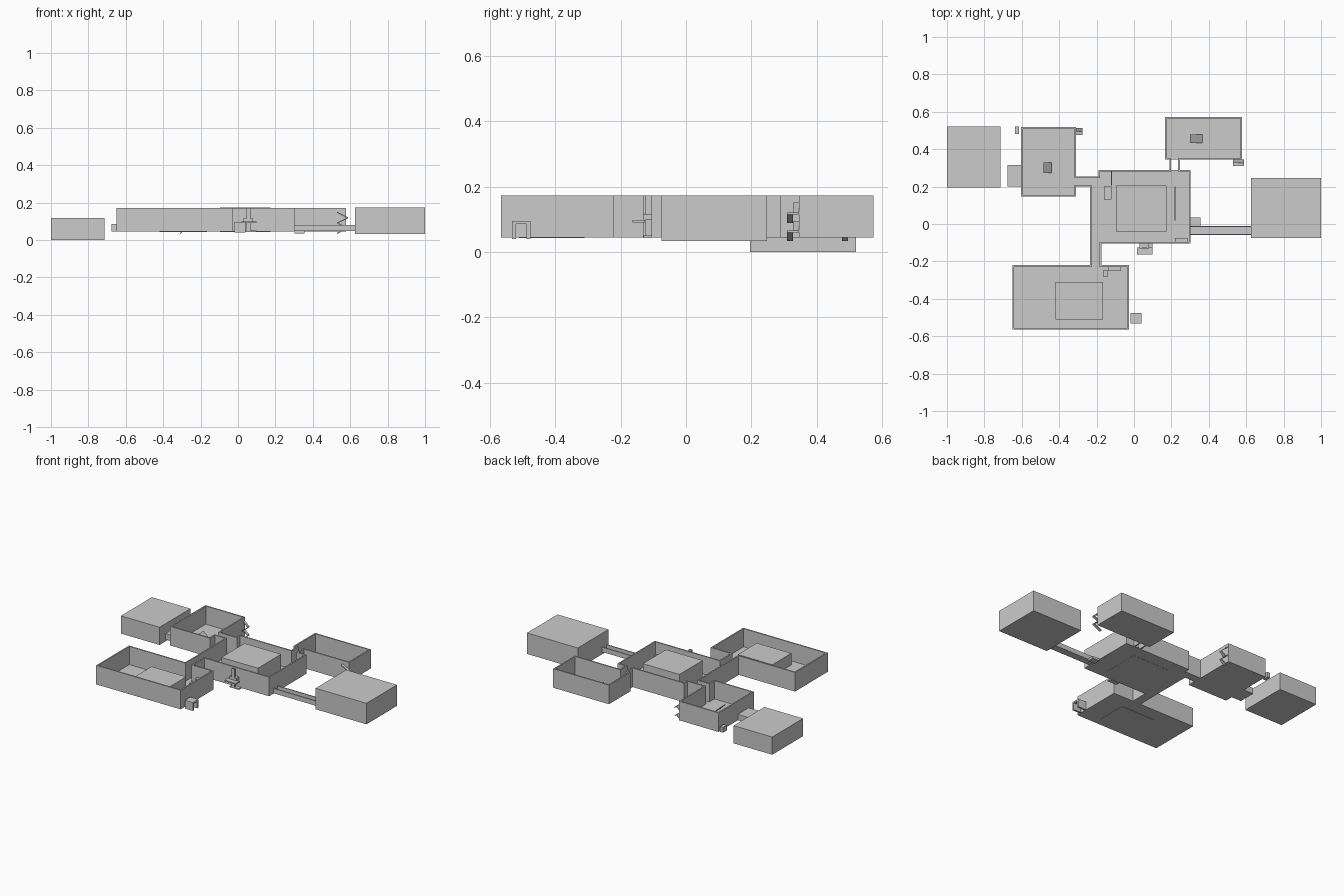
import bpy, bmesh
from mathutils import Vector


def boxes(name, items):
    """One object made of axis-aligned boxes (x0, x1, y0, y1, z0, z1)."""
    bm = bmesh.new()
    for x0, x1, y0, y1, z0, z1 in items:
        r = bmesh.ops.create_cube(bm, size=1)
        for v in r["verts"]:
            v.co = Vector(((x0 + x1) / 2 + v.co.x * (x1 - x0),
                           (y0 + y1) / 2 + v.co.y * (y1 - y0),
                           (z0 + z1) / 2 + v.co.z * (z1 - z0)))
    return finish(name, bm)


def finish(name, bm):
    me = bpy.data.meshes.new(name)
    bm.to_mesh(me)
    bm.free()
    ob = bpy.data.objects.new(name, me)
    bpy.context.collection.objects.link(ob)
    return ob


def ramp(name, xa, za, xb, zb, y0, y1, t=0.006):
    """Sloped slab in the x-z plane."""
    bm = bmesh.new()
    prof = [(xa, za), (xb, zb), (xb, zb + t), (xa, za + t)]
    f = bm.faces.new([bm.verts.new((x, y0, z)) for x, z in prof])
    r = bmesh.ops.extrude_face_region(bm, geom=[f])
    vs = [g for g in r["geom"] if isinstance(g, bmesh.types.BMVert)]
    bmesh.ops.translate(bm, verts=vs, vec=(0, y1 - y0, 0))
    bmesh.ops.recalc_face_normals(bm, faces=bm.faces)
    return finish(name, bm)


Z0, Z1 = 0.045, 0.172

# perimeter walls: one outline around all rooms and passages
outline = [
    (-0.65, -0.565), (-0.027, -0.565), (-0.027, -0.22), (-0.175, -0.22),
    (-0.175, -0.105), (0.303, -0.105), (0.303, 0.29), (0.245, 0.29),
    (0.245, 0.345), (0.578, 0.345), (0.578, 0.573), (0.167, 0.573),
    (0.167, 0.345), (0.19, 0.345), (0.19, 0.29), (-0.19, 0.29),
    (-0.19, 0.255), (-0.31, 0.255), (-0.31, 0.518), (-0.603, 0.518),
    (-0.603, 0.147), (-0.31, 0.147), (-0.31, 0.2), (-0.235, 0.2),
    (-0.235, -0.22), (-0.65, -0.22)]
bm = bmesh.new()
lo = [bm.verts.new((x, y, Z0)) for x, y in outline]
hi = [bm.verts.new((x, y, Z1)) for x, y in outline]
n = len(outline)
for i in range(n):
    j = (i + 1) % n
    bm.faces.new((lo[i], lo[j], hi[j], hi[i]))
walls = finish("perimeter_walls", bm)
mod = walls.modifiers.new("thickness", "SOLIDIFY")
mod.thickness = 0.009
mod.offset = -1
mod.use_even_offset = True

# room and passage floors
for name, x0, x1, y0, y1 in [
        ("front_room_floor", -0.65, -0.027, -0.565, -0.22),
        ("centre_room_floor", -0.19, 0.303, -0.105, 0.29),
        ("left_room_floor", -0.603, -0.31, 0.147, 0.518),
        ("back_room_floor", 0.167, 0.578, 0.345, 0.573),
        ("front_passage_floor", -0.235, -0.175, -0.22, -0.105),
        ("side_passage_floor", -0.235, -0.19, -0.105, 0.255),
        ("left_passage_floor", -0.31, -0.235, 0.2, 0.255)]:
    boxes(name, [(x0, x1, y0, y1, Z0, 0.051)])

# solid blocks
boxes("left_block", [(-1, -0.715, 0.195, 0.52, 0.0, 0.118)])
boxes("right_block", [(0.625, 1, -0.075, 0.247, 0.033, 0.173)])
boxes("centre_inner_block", [(-0.095, 0.175, -0.04, 0.205, 0.044, 0.173)])
boxes("front_inner_block", [(-0.42, -0.165, -0.51, -0.31, 0.043, 0.128)])

# channel bridge to the right block
boxes("bridge_channel", [(0.303, 0.625, -0.06, -0.01, 0.048, 0.054),
                         (0.303, 0.625, -0.06, -0.053, 0.054, 0.08),
                         (0.303, 0.625, -0.017, -0.01, 0.054, 0.08)])

# ledges beside the rooms
boxes("left_ledge", [(-0.675, -0.603, 0.2, 0.315, 0.045, 0.085)])
boxes("right_ledge", [(0.303, 0.355, -0.01, 0.035, 0.035, 0.05)])
boxes("left_corner_step", [(-0.637, -0.615, 0.48, 0.52, 0.05, 0.085)])

# zigzag ramps outside the back room and at the left room corner
for k, (za, zb) in enumerate([(0.145, 0.115), (0.088, 0.115),
                              (0.088, 0.06), (0.033, 0.06)]):
    y0 = 0.327 if k % 2 == 0 else 0.309
    ramp("back_ramp", 0.53, za, 0.588, zb, y0, y0 + 0.018)
    ramp("corner_ramp", -0.309, za, -0.275, zb, y0 + 0.168, y0 + 0.186)

# ramps and steps inside rooms
ramp("back_inner_ramp", 0.3, 0.1, 0.365, 0.052, 0.433, 0.478)
ramp("left_inner_ramp", -0.483, 0.1, -0.44, 0.06, 0.272, 0.328)
boxes("front_steps", [(-0.165, -0.14, -0.28, -0.248, 0.05, 0.075),
                      (-0.14, -0.07, -0.25, -0.23, 0.05, 0.1)])
boxes("centre_steps", [(0.22, 0.285, -0.096, -0.075, 0.05, 0.09),
                       (-0.16, -0.12, 0.13, 0.2, 0.05, 0.075)])
boxes("centre_partitions", [(-0.122, -0.117, 0.205, 0.285, 0.05, 0.12),
                            (0.217, 0.222, 0.02, 0.2, 0.05, 0.075)])

# balcony with post at the front of the centre room
boxes("balcony", [(0.015, 0.098, -0.163, -0.125, 0.09, 0.098),
                  (0.03, 0.08, -0.132, -0.105, 0.098, 0.115),
                  (0.045, 0.066, -0.132, -0.122, 0.045, Z1),
                  (0.03, 0.098, -0.13, -0.105, 0.042, 0.05)])

# portal frame beside the front room
boxes("portal_frame", [(-0.02, 0.04, -0.532, -0.475, 0.085, 0.095),
                       (-0.02, 0.04, -0.532, -0.52, 0.04, 0.085),
                       (-0.02, 0.04, -0.487, -0.475, 0.04, 0.085)])
